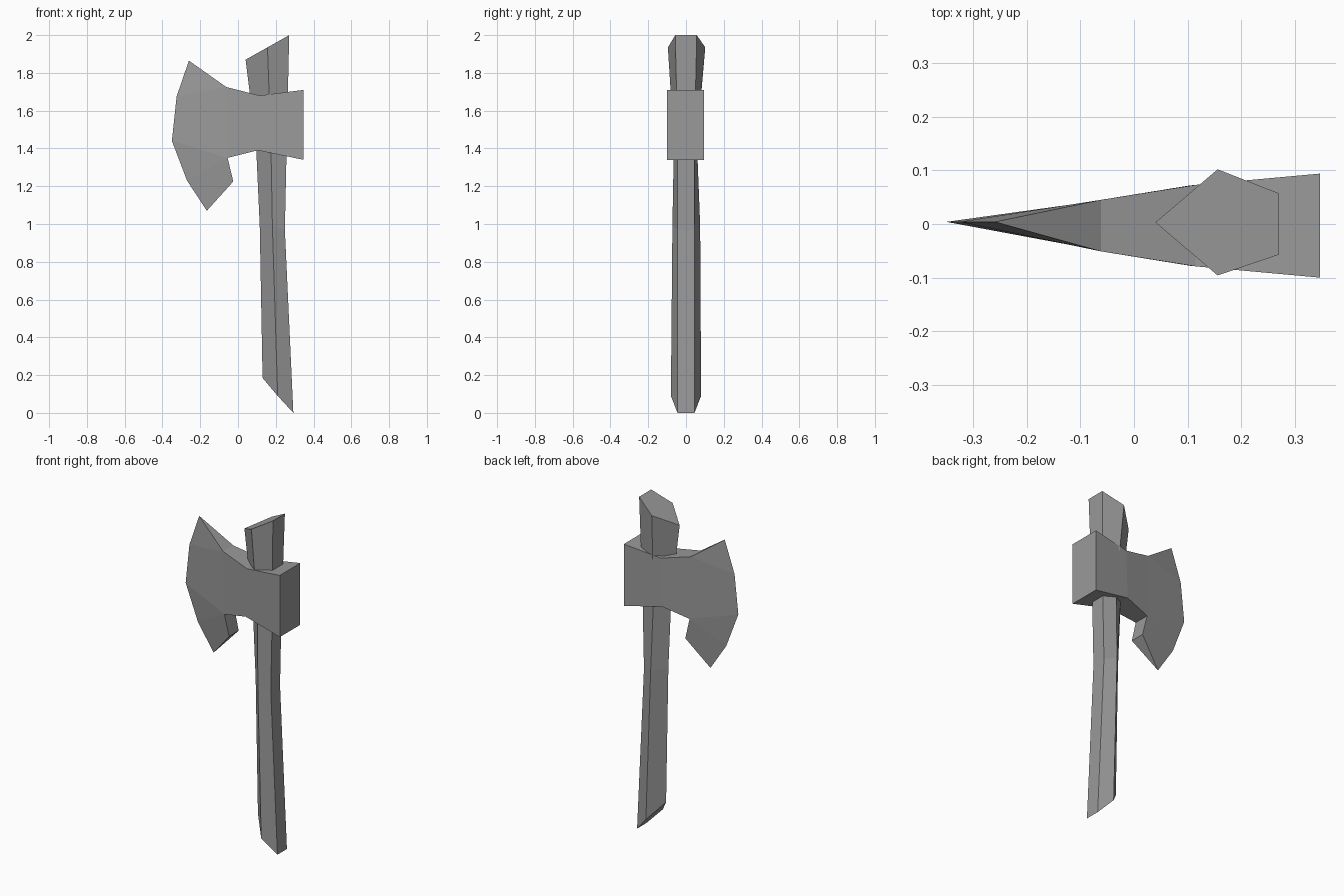
import bpy, bmesh

if "Cube" in bpy.data.objects:
    bpy.data.objects.remove(bpy.data.objects["Cube"])

# Dark grey shared by both parts
grey = bpy.data.materials.new("dark_grey")
grey.diffuse_color = (0.32, 0.32, 0.32, 1)
grey.use_nodes = True
grey.node_tree.nodes["Principled BSDF"].inputs["Base Color"].default_value = grey.diffuse_color


def finish(name, bm):
    bmesh.ops.recalc_face_normals(bm, faces=bm.faces)
    mesh = bpy.data.meshes.new(name)
    bm.to_mesh(mesh)
    bm.free()
    mesh.materials.append(grey)
    obj = bpy.data.objects.new(name, mesh)
    bpy.context.collection.objects.link(obj)
    return obj


# Handle: five-sided rings, pointed at -x and flat at +x, with slanted ends
# each ring: point (x, z), middle (x, z, front y, back y), flat (x, z, half width)
rings = [
    ((0.13, 0.185), (0.21, 0.09, -0.08, 0.08), (0.293, 0.0, 0.045)),
    ((0.115, 0.99), (0.182, 0.99, -0.072, 0.075), (0.248, 0.97, 0.044)),
    ((0.095, 1.43), (0.174, 1.43, -0.064, 0.058), (0.258, 1.43, 0.044)),
    ((0.04, 1.87), (0.156, 1.935, -0.096, 0.102), (0.271, 2.0, 0.057)),
]
bm = bmesh.new()
loops = []
for (px, pz), (mx, mz, y0, y1), (fx, fz, w) in rings:
    loops.append([bm.verts.new(c) for c in (
        (px, 0.003, pz), (mx, y0, mz), (fx, -w, fz), (fx, w, fz), (mx, y1, mz))])
for a, b in zip(loops, loops[1:]):
    for i in range(5):
        j = (i + 1) % 5
        bm.faces.new((a[i], a[j], b[j], b[i]))
bm.faces.new(loops[0])
bm.faces.new(loops[-1])
finish("handle", bm)

# Axe head: thick outline (x, z, half thickness) from upper blade root round the butt to the hook
body = [(-0.062, 1.725, 0.048), (0.115, 1.68, 0.076), (0.347, 1.71, 0.097),
        (0.347, 1.34, 0.097), (0.105, 1.39, 0.075), (-0.055, 1.35, 0.048),
        (-0.025, 1.225, 0.045)]
# Sharp edge from the lower tip up to the upper tip
edge = [(-0.165, 1.07), (-0.27, 1.23), (-0.35, 1.44), (-0.325, 1.675), (-0.26, 1.865)]

bm = bmesh.new()
E = [bm.verts.new((x, 0.004, z)) for x, z in edge]
sides = [[bm.verts.new((x, s * t - 0.003, z)) for x, z, t in body] for s in (-1, 1)]
for B in sides:
    for face in ((B[1], B[2], B[3], B[4]), (B[0], B[1], B[4], B[5]),
                 (E[4], B[0], E[3]), (E[3], B[0], B[5], E[2]),
                 (E[2], B[5], E[1]), (E[1], B[5], B[6], E[0])):
        bm.faces.new(face)
F, K = sides
for i in range(6):
    bm.faces.new((F[i], F[i + 1], K[i + 1], K[i]))
bm.faces.new((E[4], F[0], K[0]))
bm.faces.new((E[0], F[6], K[6]))
finish("axe_head", bm)
